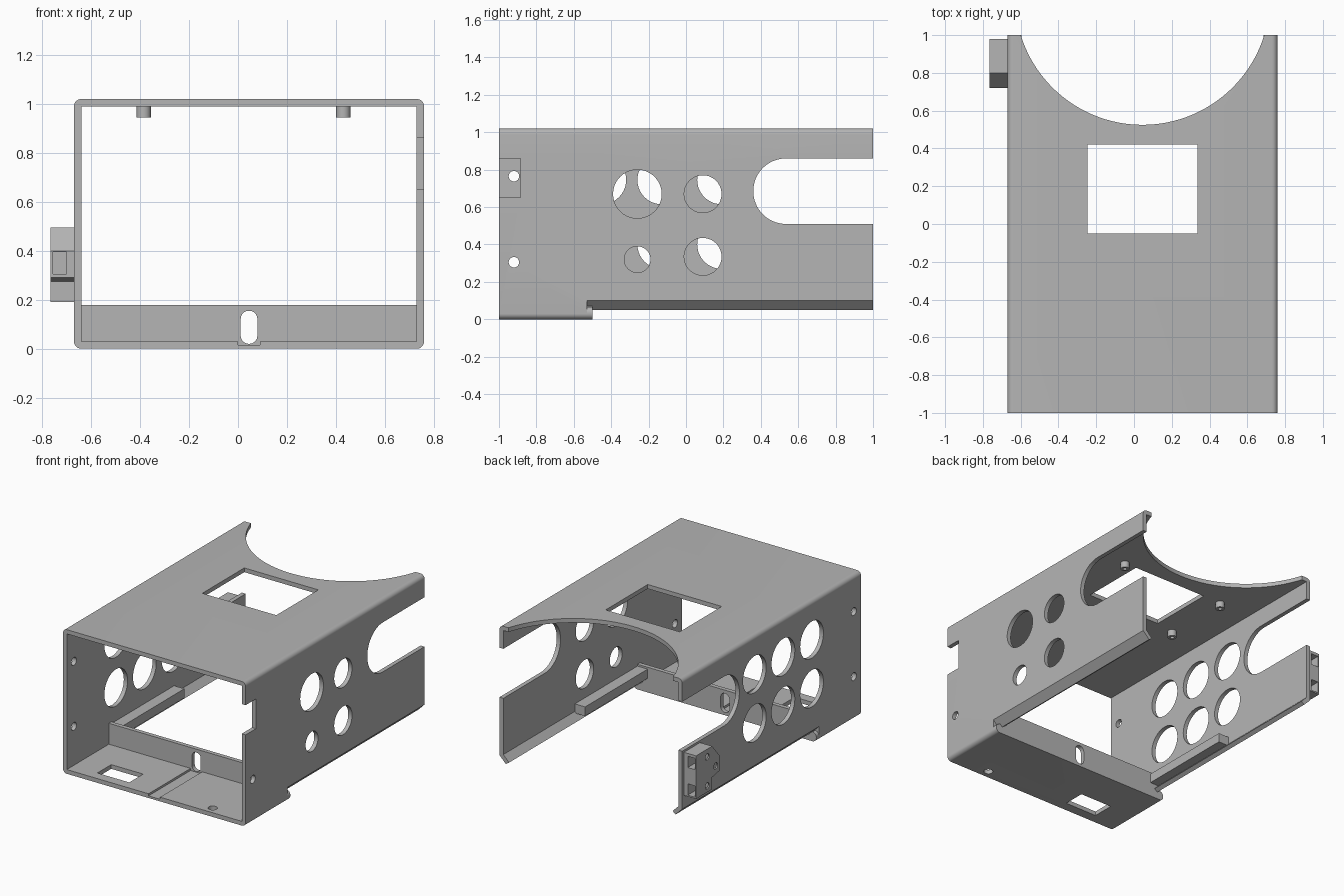
import bpy, bmesh, math

cube = bpy.data.objects.get("Cube")
if cube:
    bpy.data.objects.remove(cube, do_unlink=True)

grey = bpy.data.materials.new("plain_grey")
grey.use_nodes = True
colour = (0.46, 0.46, 0.46, 1)
grey.diffuse_color = colour
grey.node_tree.nodes["Principled BSDF"].inputs["Base Color"].default_value = colour

# Outer limits of the case and its sheet thickness
L, R, TOP, T = -0.67, 0.76, 1.02, 0.03
MID = (L + R) / 2
BACK_OF_TRAY = -0.5


def prism(name, points, axis, start, end):
    """Extrude a 2D outline along one axis."""
    place = {"x": lambda u, v, w: (w, u, v),
             "y": lambda u, v, w: (u, w, v),
             "z": lambda u, v, w: (u, v, w)}[axis]
    bm = bmesh.new()
    rings = [[bm.verts.new(place(u, v, w)) for u, v in points] for w in (start, end)]
    bm.faces.new(rings[0])
    bm.faces.new(rings[1])
    for i in range(len(points)):
        j = (i + 1) % len(points)
        bm.faces.new((rings[0][i], rings[0][j], rings[1][j], rings[1][i]))
    bmesh.ops.recalc_face_normals(bm, faces=bm.faces)
    mesh = bpy.data.meshes.new(name)
    bm.to_mesh(mesh)
    bm.free()
    mesh.materials.append(grey)
    obj = bpy.data.objects.new(name, mesh)
    bpy.context.collection.objects.link(obj)
    return obj


def circle(u, v, r, n=40):
    return [(u + r * math.cos(2 * math.pi * i / n), v + r * math.sin(2 * math.pi * i / n))
            for i in range(n)]


def rounded(u0, u1, v0, v1, r, n=8):
    points = []
    corners = [(u1 - r, v1 - r), (u0 + r, v1 - r), (u0 + r, v0 + r), (u1 - r, v0 + r)]
    for k, (u, v) in enumerate(corners):
        for i in range(n + 1):
            a = math.pi / 2 * (k + i / n)
            points.append((u + r * math.cos(a), v + r * math.sin(a)))
    return points


def box(name, x0, x1, y0, y1, z0, z1):
    return prism(name, [(x0, y0), (x1, y0), (x1, y1), (x0, y1)], "z", z0, z1)


def activate(obj):
    bpy.ops.object.select_all(action="DESELECT")
    obj.select_set(True)
    bpy.context.view_layer.objects.active = obj


def cut(obj, cutters):
    activate(obj)
    for cutter in cutters:
        mod = obj.modifiers.new("cut", "BOOLEAN")
        mod.operation, mod.solver, mod.object = "DIFFERENCE", "EXACT", cutter
        bpy.ops.object.modifier_apply(modifier=mod.name)
    for cutter in cutters:
        bpy.data.objects.remove(cutter, do_unlink=True)


def smooth(obj):
    activate(obj)
    bpy.ops.object.shade_smooth_by_angle(angle=math.radians(30))


# Case: rounded sleeve, open at both ends, bottom removed behind the tray
case = prism("case", rounded(L, R, 0, TOP, T), "y", -1, 1)
cutters = [box("cutter", L + T, R - T, -1.1, 1.1, T, TOP - T),
           box("cutter", -2, 2, BACK_OF_TRAY - T, 1.1, -0.1, 0.1)]

# Cable slots at the back and vent holes in each side
slot = rounded(0.36, 1.6, 0.51, 0.86, 0.174, 16)
cutters.append(prism("cutter", slot, "x", -2, 2))
left_wall, right_wall = (R - 0.1, R + 0.1), (L - 0.1, L + 0.1)
for y, z, r in [(-0.26, 0.67, 0.13), (0.09, 0.67, 0.1), (-0.26, 0.32, 0.07), (0.09, 0.335, 0.1)]:
    cutters.append(prism("cutter", circle(y, z, r), "x", *left_wall))
for y in (-0.45, -0.13, 0.19):
    for z in (0.4, 0.745):
        cutters.append(prism("cutter", circle(y, z, 0.13), "x", *right_wall))

# Screw holes, front notch and the openings of the tray
cutters.append(prism("cutter", circle(-0.92, 0.305, 0.028), "x", -2, 2))
cutters.append(prism("cutter", circle(-0.92, 0.765, 0.028), "x", *right_wall))
cutters.append(box("cutter", *left_wall, -1.1, -0.885, 0.65, 0.86))
cutters.append(box("cutter", -0.45, -0.2, -0.93, -0.775, -0.1, 0.1))
cutters.append(prism("cutter", circle(0.46, -0.94, 0.03), "z", -0.1, 0.1))
cutters.append(box("cutter", 0, 0.09, -1.1, BACK_OF_TRAY, 0.015, 0.1))

# Window and round scoop in the top
cutters.append(box("cutter", -0.245, 0.335, -0.05, 0.42, 0.9, 1.1))
cutters.append(prism("cutter", circle(MID, 1.2, 0.675, 128), "z", 0.9, 1.1))
cut(case, cutters)
smooth(case)

# Tray edge and upright cross wall with a tie slot
tray_edge = prism("tray_edge", rounded(L, R, 0, 0.065, T), "y", BACK_OF_TRAY - T, BACK_OF_TRAY)
cross_wall = box("cross_wall", L + T, R - T, BACK_OF_TRAY - T, BACK_OF_TRAY, 0.01, 0.178)
for part in (tray_edge, cross_wall):
    cut(part, [prism("cutter", rounded(0.011, 0.079, 0.02, 0.155, 0.033), "y", -0.6, -0.4)])
    smooth(part)

# Inward lips and support rails along both walls
for side, name in ((1, "left"), (-1, "right")):
    def across(d):
        return MID + side * ((R - L) / 2 - d)
    lip = [(across(d), z) for d, z in [(0, 0.1), (0.05, 0.05), (0.075, 0.067), (T, 0.112), (0, 0.112)]]
    prism(name + "_lip", lip, "y", BACK_OF_TRAY - T, 1)
    rail = [(across(d), z) for d, z in [(0.02, 0.1), (0.11, 0.1), (0.11, 0.165), (0.02, 0.165)]]
    prism(name + "_rail", rail, "y", BACK_OF_TRAY - 0.01, 0.2)

# Hollow pegs under the top, around the window
for x in (-0.385, 0.43):
    for y in (-0.07, 0.42):
        # Pegs sit just clear of the window edge
        peg = prism("board_peg", circle(x, y, 0.029, 24), "z", 0.945, TOP - 0.02)
        cut(peg, [prism("cutter", circle(x, y, 0.013, 16), "z", 0.9, 0.985)])
        smooth(peg)

# Mounting block on the right side with nut pockets and screw holes
outline = [(0.98, 0.495), (0.8, 0.495), (0.72, 0.4), (0.72, 0.29),
           (0.8, 0.275), (0.8, 0.19), (0.98, 0.19)]
block = prism("mounting_block", outline, "x", -0.765, L + 0.01)
cutters = [box("cutter", -0.755, -0.7, 0.82, 1.1, z, z + 0.08) for z in (0.2, 0.395)]
cutters.append(box("cutter", -0.755, -0.7, 0.6, 0.79, 0.305, 0.395))
for y, z in [(0.855, 0.44), (0.855, 0.235), (0.76, 0.34)]:
    cutters.append(prism("cutter", circle(y, z, 0.022, 24), "x", -0.9, -0.68))
cut(block, cutters)
smooth(block)

# Centre the model across x
for obj in bpy.context.collection.objects:
    obj.select_set(False)
